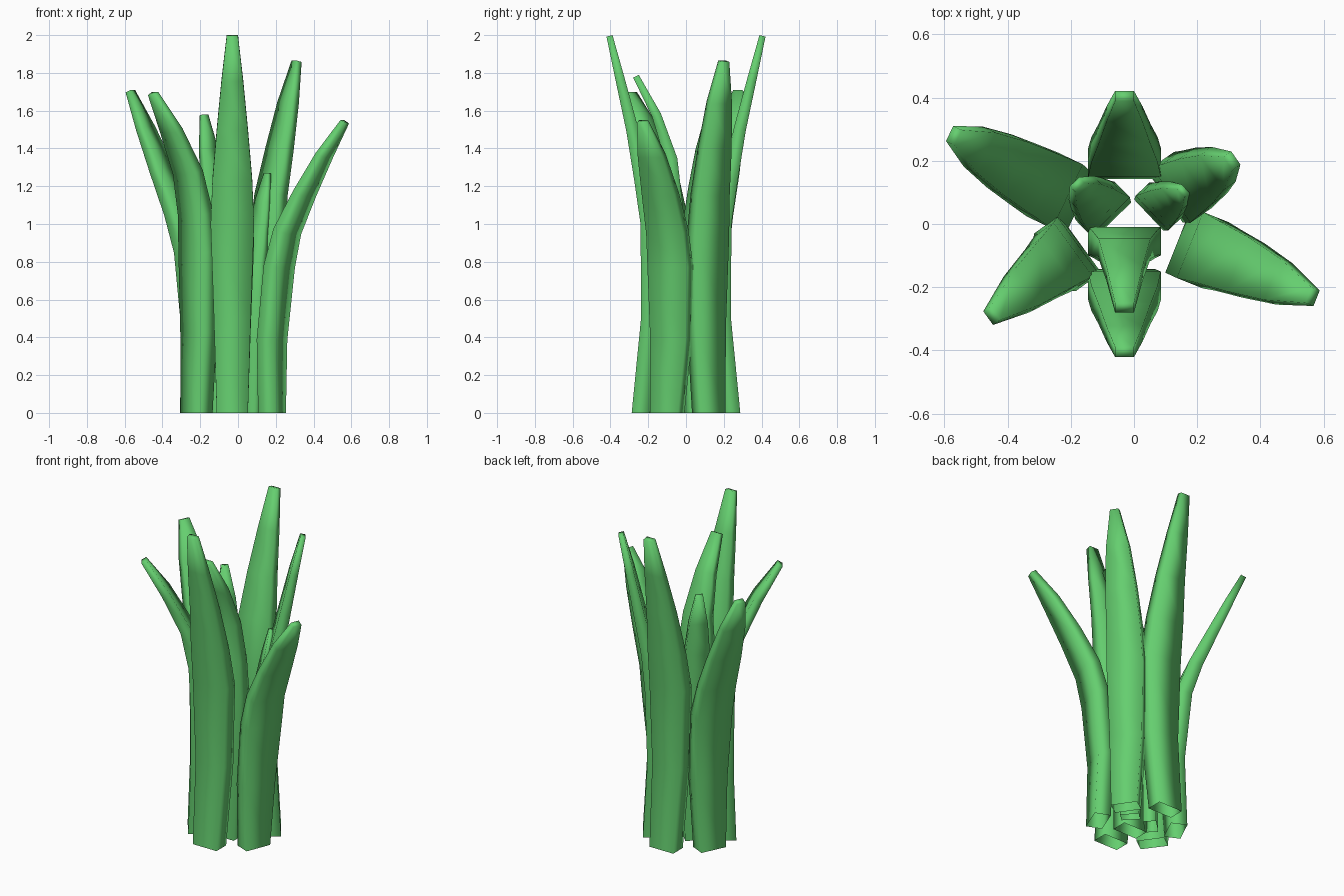
import bpy
import bmesh
from math import pi, sin
from mathutils import Vector

if "Cube" in bpy.data.objects:
    bpy.data.objects.remove(bpy.data.objects["Cube"], do_unlink=True)

green = bpy.data.materials.new("leaf_green")
green.use_nodes = True
color = (0.13, 0.62, 0.16, 1)
green.diffuse_color = color
green.node_tree.nodes["Principled BSDF"].inputs["Base Color"].default_value = color

# Blade profiles along the height: fraction, thickness, and two width styles
HEIGHT = (0, .25, .5, .62, .75, .88, 1)
THICK = (.095, .095, .09, .08, .065, .05, .033)
SLENDER = (.165, .195, .23, .21, .165, .115, .06)
FULL = (.16, .2, .225, .21, .185, .14, .053)


def blade(name, base, tip, facing, bend, widths=FULL, scale=1.0, sway=(0, 0)):
    """Sweep a tapering rectangle from base to tip.
    bend is the lean at each station, sway shifts the middle sideways."""
    base, tip = Vector((*base, 0)), Vector(tip)
    out = Vector((*facing, 0)).normalized()
    side = Vector((-out.y, out.x, 0))
    path = []
    for h, b in zip(HEIGHT, bend):
        p = base.lerp(tip, b) + Vector((*sway, 0)) * sin(pi * h)
        p.z = tip.z * h
        path.append(p)
    bm = bmesh.new()
    rings = []
    last = len(path) - 1
    for i, p in enumerate(path):
        # Thickness runs square to the path, the base stays level
        depth = out.copy()
        if i:
            t = (path[min(i + 1, last)] - path[i - 1]).normalized()
            depth = (out - t * out.dot(t)).normalized()
        w, d = widths[i] * scale / 2, THICK[i] * scale / 2
        if i == last:
            p = p - Vector((0, 0, abs(depth.z) * d))
        rings.append([bm.verts.new(p + side * w * a + depth * d * c)
                      for a, c in ((-1, -1), (1, -1), (1, 1), (-1, 1))])
    for low, high in zip(rings, rings[1:]):
        for k in range(4):
            n = (k + 1) % 4
            bm.faces.new((low[k], low[n], high[n], high[k]))
    # Closed tip, open base
    bm.faces.new(rings[-1])
    for f in bm.faces:
        f.smooth = True
    mesh = bpy.data.meshes.new(name)
    bm.to_mesh(mesh)
    bm.free()
    mesh.materials.append(green)
    bpy.context.collection.objects.link(bpy.data.objects.new(name, mesh))


# Tall front and back blades
pinched = (0, -.3, -.27, -.03, .27, .65, 1)
for name, s in (("front_blade", -1), ("back_blade", 1)):
    blade(name, (-.03, .24 * s), (-.03, .405 * s, 2), (0, s), pinched, SLENDER)

# Outer blades fanning to the sides
spread = (0, 0, .1, .21, .45, .72, 1)
blade("right_back_blade", (-.23, .095), (-.57, .28, 1.71), (-.9, .43),
      (0, -.05, .06, .24, .5, .76, 1))
blade("right_front_blade", (-.22, -.1), (-.45, -.29, 1.7), (-.8, -.58),
      (0, -.05, -.03, .02, .2, .58, 1))
blade("left_front_blade", (.18, -.1), (.565, -.23, 1.55), (.93, -.37),
      spread, sway=(0, .03))
blade("left_back_blade", (.16, .12), (.31, .2, 1.865), (.82, .57),
      (0, -.15, -.05, .1, .4, .7, 1), scale=.95)

# Inner blades
blade("inner_front_blade", (-.03, -.07), (-.03, -.265, 1.79), (0, -1),
      (0, -.05, -.08, -.06, .04, .44, 1), SLENDER)
blade("inner_right_blade", (-.09, .04), (-.18, .125, 1.58), (-.7, .72),
      spread, scale=.77)
blade("inner_left_blade", (.07, .05), (.155, .105, 1.27), (.7, .66),
      spread, scale=.67)
